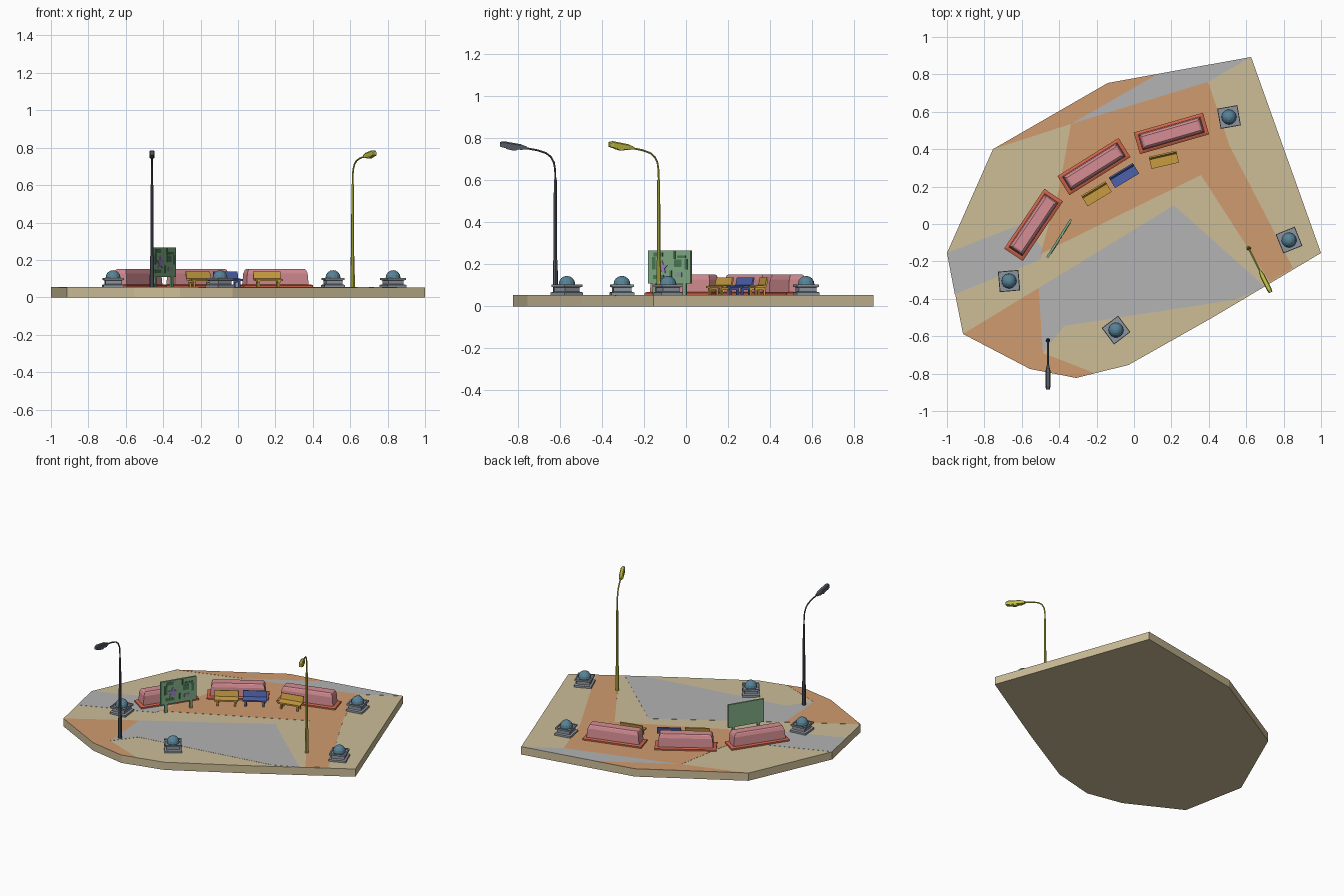
import bpy, bmesh
from math import radians, cos, sin, pi
from mathutils import Matrix

if "Cube" in bpy.data.objects:
    bpy.data.objects.remove(bpy.data.objects["Cube"])

TOP = 0.053

def mat(name, r, g, b):
    m = bpy.data.materials.new(name)
    m.diffuse_color = [(c / 255) ** 2.2 for c in (r, g, b)] + [1]
    m.use_nodes = True
    m.node_tree.nodes["Principled BSDF"].inputs["Base Color"].default_value = m.diffuse_color
    return m

TAN = mat("tan", 203, 188, 150)
ORANGE = mat("orange", 206, 155, 110)
PAVE = mat("paving_grey", 178, 178, 178)
PINK = mat("pink", 212, 140, 146)
RED = mat("red", 205, 100, 75)
YELLOW = mat("yellow", 205, 160, 70)
BLUE = mat("blue", 80, 100, 175)
GREEN = mat("green", 128, 172, 132)
DKGREEN = mat("dark_green", 75, 120, 85)
PURPLE = mat("purple", 150, 130, 195)
STONE = mat("stone", 140, 148, 156)
BUSH = mat("bush_blue", 88, 130, 150)
DARK = mat("dark_metal", 85, 90, 100)
OLIVE = mat("olive_metal", 190, 188, 70)

def place(x, y, deg=0, z=0):
    return Matrix.Translation((x, y, z)) @ Matrix.Rotation(radians(deg), 4, 'Z')

def finish(name, bm, m, M):
    bmesh.ops.recalc_face_normals(bm, faces=bm.faces)
    me = bpy.data.meshes.new(name)
    bm.to_mesh(me)
    bm.free()
    me.materials.append(m)
    ob = bpy.data.objects.new(name, me)
    ob.matrix_world = M
    bpy.context.collection.objects.link(ob)
    return ob

def loft(name, rings, m, M=Matrix()):
    """Skin closed rings of equal point count, capped at both ends."""
    bm = bmesh.new()
    vs = [[bm.verts.new(p) for p in r] for r in rings]
    n = len(vs[0])
    for a, b in zip(vs, vs[1:]):
        for i in range(n):
            bm.faces.new((a[i], a[(i + 1) % n], b[(i + 1) % n], b[i]))
    bm.faces.new(vs[0])
    bm.faces.new(vs[-1])
    return finish(name, bm, m, M)

def stack(name, layers, m, M):
    """Rectangular layers (width, depth, z) skinned upward."""
    return loft(name, [[(sx * w / 2, sy * d / 2, z) for sx, sy in
                ((-1, -1), (1, -1), (1, 1), (-1, 1))] for w, d, z in layers], m, M)

def box(name, c, s, m, M, tilt=0):
    N = M @ Matrix.Translation(c) @ Matrix.Rotation(radians(tilt), 4, 'X')
    return stack(name, [(s[0], s[1], -s[2] / 2), (s[0], s[1], s[2] / 2)], m, N)

def slab(name, pts, z0, z1, m):
    return loft(name, [[(x, y, z) for x, y in pts] for z in (z0, z1)], m)

# ground plate
slab("ground_plate", [(.626, .893), (-.14, .754), (-.754, .4), (-1, -.155), (-.914, -.588),
     (-.556, -.775), (-.31, -.823), (-.03, -.754), (.42, -.5), (1, -.155)], 0, TOP, TAN)

# coloured paving zones
zones = [
    ("path_orange", ORANGE, [(-.337, .535), (.396, .76), (.51, .42), (.85, -.235), (.727, -.31),
                             (.358, .262), (-.5, -.16), (-.4, .19)]),
    ("corner_orange", ORANGE, [(-.754, .4), (-.337, .535), (.13, .803), (-.14, .754)]),
    ("front_orange", ORANGE, [(-.914, -.588), (-.51, -.342), (-.487, -.69), (-.21, -.797),
                              (-.31, -.823), (-.556, -.775)]),
    ("back_grey", PAVE, [(-.337, .535), (.396, .76), (.626, .893), (.13, .803)]),
    ("left_grey", PAVE, [(-1, -.155), (-.6, 0), (-.48, -.14), (-.5, -.19), (-.958, -.375)]),
    ("plaza_grey", PAVE, [(-.51, -.342), (.214, .1), (.7, -.335), (.54, -.405), (-.374, -.545),
                          (-.487, -.69)]),
]
for name, m, pts in zones:
    slab(name, pts, TOP - .004, TOP + .001, m)

# flower beds: red kerb with a bevelled pink hedge
for x, y, a in ((.2, .484, 16), (-.214, .307, 32), (-.537, -.005, 56)):
    M = place(x, y, a)
    stack("hedge_kerb", [(.385, .12, TOP), (.385, .12, .064), (.36, .098, .069)], RED, M)
    stack("hedge", [(.345, .088, .066), (.335, .08, .128), (.32, .066, .147), (.305, .054, .152)], PINK, M)

# benches
for x, y, a, m in ((.16, .342, 13, YELLOW), (-.053, .258, 31, BLUE), (-.2, .16, 31, YELLOW)):
    M = place(x, y, a)
    box("bench_seat", (0, -.006, .094), (.15, .05, .01), m, M, 4)
    box("bench_back", (0, .026, .115), (.15, .008, .046), m, M, -12)
    for s in (-1, 1):
        box("bench_rail", (s * .055, -.004, .084), (.012, .05, .012), m, M)
        for ly in (-.022, .018):
            box("bench_leg", (s * .055, ly, .069), (.012, .01, .034), m, M)

# planters with round bushes
for x, y, a in ((.508, .572, 10), (.829, -.086, 22), (-.668, -.305, 5), (-.096, -.567, 37)):
    M = place(x, y, a)
    stack("planter", [(.11, .11, TOP), (.11, .11, .066), (.086, .086, .07), (.086, .086, .09),
                      (.106, .106, .093), (.106, .106, .104), (.09, .09, .104), (.09, .09, .099)], STONE, M)
    bm = bmesh.new()
    bmesh.ops.create_uvsphere(bm, u_segments=14, v_segments=8, radius=.04)
    finish("bush", bm, BUSH, M @ Matrix.Translation((0, 0, .105)))

# notice board
M = place(-.4, -.077, 58)
box("board_panel", (0, 0, .188), (.24, .012, .158), GREEN, M)
for s in (-1, 1):
    box("board_post", (s * .085, 0, .082), (.018, .012, .06), GREEN, M)
for x, z, w, h in ((-.06, .247, .05, .02), (-.085, .205, .018, .06), (.03, .245, .012, .04), (.07, .235, .05, .012),
                   (.05, .205, .04, .035), (.095, .2, .016, .05), (-.06, .14, .06, .018), (.01, .15, .012, .04)):
    box("board_patch", (x, -.007, z), (w, .004, h), DKGREEN, M)
star = [((.036 if i % 2 == 0 else .016) * cos(i * pi / 5 + .3), (.036 if i % 2 == 0 else .016) * sin(i * pi / 5 + .3))
        for i in range(10)]
loft("board_star", [[(-.04 + u, d, .185 + v) for u, v in star] for d in (-.005, -.0095)], PURPLE, M)
box("board_note", (.055, -.007, .15), (.035, .004, .02), STONE, M)

# street lamps: stepped post, curved arm, wedge head (arm runs along local +x)
def ring(cx, cz, r, tilt, n=8):
    return [(cx + r * cos(2 * pi * i / n) * cos(tilt), r * sin(2 * pi * i / n),
             cz - r * cos(2 * pi * i / n) * sin(tilt)) for i in range(n)]

for x, y, a, m in ((-.46, -.622, -90, DARK), (.613, -.13, -63.4, OLIVE)):
    M = place(x, y, a)
    loft("lamp_post", [ring(0, z, r, 0) for z, r in
         ((TOP - .01, .0125), (.215, .011), (.222, .0085), (.6, .0075), (.605, .005))], m, M)
    arm = [(0, .6, 0), (.001, .65, .05), (.007, .685, .35), (.022, .712, .7), (.045, .73, 1.0),
           (.085, .743, 1.3), (.15, .755, 1.4)]
    loft("lamp_arm", [ring(px, pz, .0045, t) for px, pz, t in arm], m, M)
    head = [(.135, .007, .747, .76), (.165, .0135, .745, .772), (.245, .0135, .755, .786), (.263, .01, .76, .783)]
    loft("lamp_head", [[(u, -w, lo), (u, w, lo), (u, w, hi - .006), (u, w * .6, hi),
                        (u, -w * .6, hi), (u, -w, hi - .006)] for u, w, lo, hi in head], m, M)
    loft("lamp_lens", [[(u, -w, z), (u, w, z), (u, w, z + .012), (u, -w, z + .012)]
                       for u, w, z in ((.18, .008, .744), (.2, .011, .741), (.235, .009, .75))], m, M)
